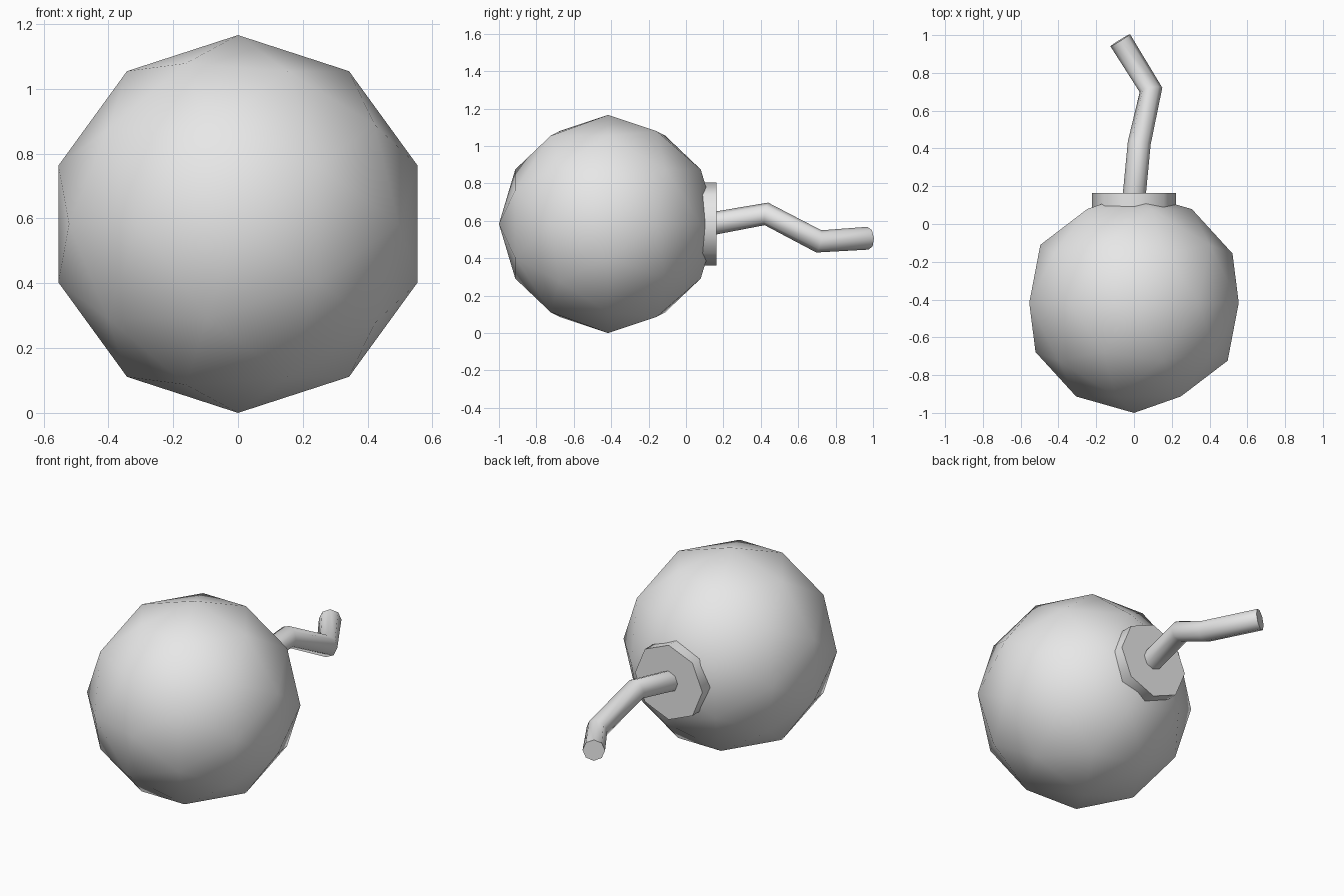
import bpy, bmesh, math
from mathutils import Vector, Matrix

cube = bpy.data.objects.get("Cube")
if cube:
    bpy.data.objects.remove(cube, do_unlink=True)

grey = bpy.data.materials.new("plain_grey")
grey.use_nodes = True
grey.diffuse_color = (0.8, 0.8, 0.8, 1)
grey.node_tree.nodes["Principled BSDF"].inputs["Base Color"].default_value = (0.8, 0.8, 0.8, 1)

R = 0.583                           # body radius
CENTRE = Vector((0, R - 1, R))      # body touches the floor and the front limit


def finish(name, bm, angle):
    """Turn a bmesh into a smooth shaded object with sharp edges above the angle."""
    bmesh.ops.recalc_face_normals(bm, faces=bm.faces)
    mesh = bpy.data.meshes.new(name)
    bm.to_mesh(mesh)
    bm.free()
    mesh.materials.append(grey)
    obj = bpy.data.objects.new(name, mesh)
    bpy.context.collection.objects.link(obj)
    bpy.ops.object.select_all(action="DESELECT")
    obj.select_set(True)
    bpy.context.view_layer.objects.active = obj
    bpy.ops.object.shade_smooth_by_angle(angle=math.radians(angle))
    return obj


def tube(name, path, radius, sides=8):
    """Capped tube whose rings face the bisector of the path at each point."""
    path = [Vector(p) for p in path]
    steps = [(b - a).normalized() for a, b in zip(path, path[1:])]
    bm = bmesh.new()
    rings = []
    for i, p in enumerate(path):
        t = (steps[max(i - 1, 0)] + steps[min(i, len(steps) - 1)]).normalized()
        side = t.cross(Vector((0, 0, 1))).normalized()
        up = side.cross(t)
        angles = [math.tau * k / sides for k in range(sides)]
        rings.append([bm.verts.new(p + radius * (side * math.cos(a) + up * math.sin(a)))
                      for a in angles])
    for a, b in zip(rings, rings[1:]):
        for k in range(sides):
            n = (k + 1) % sides
            bm.faces.new((a[k], a[n], b[n], b[k]))
    bm.faces.new(rings[0])
    bm.faces.new(rings[-1])
    return finish(name, bm, 60)


# Round body: low-poly ball with its pole turned to the front
bm = bmesh.new()
bmesh.ops.create_icosphere(bm, subdivisions=2, radius=R,
                           matrix=Matrix.Translation(CENTRE) @ Matrix.Rotation(-math.pi / 2, 4, "X"))
finish("body", bm, 60)

# Short collar at the back of the body
tube("collar", [(0, 0.04, R), (0, 0.163, R)], 0.222)

# Bent fuse leaving the collar
tube("fuse", [(0, 0.14, 0.585), (0.028, 0.43, 0.637), (0.09, 0.71, 0.49), (-0.073, 0.973, 0.507)], 0.061)
